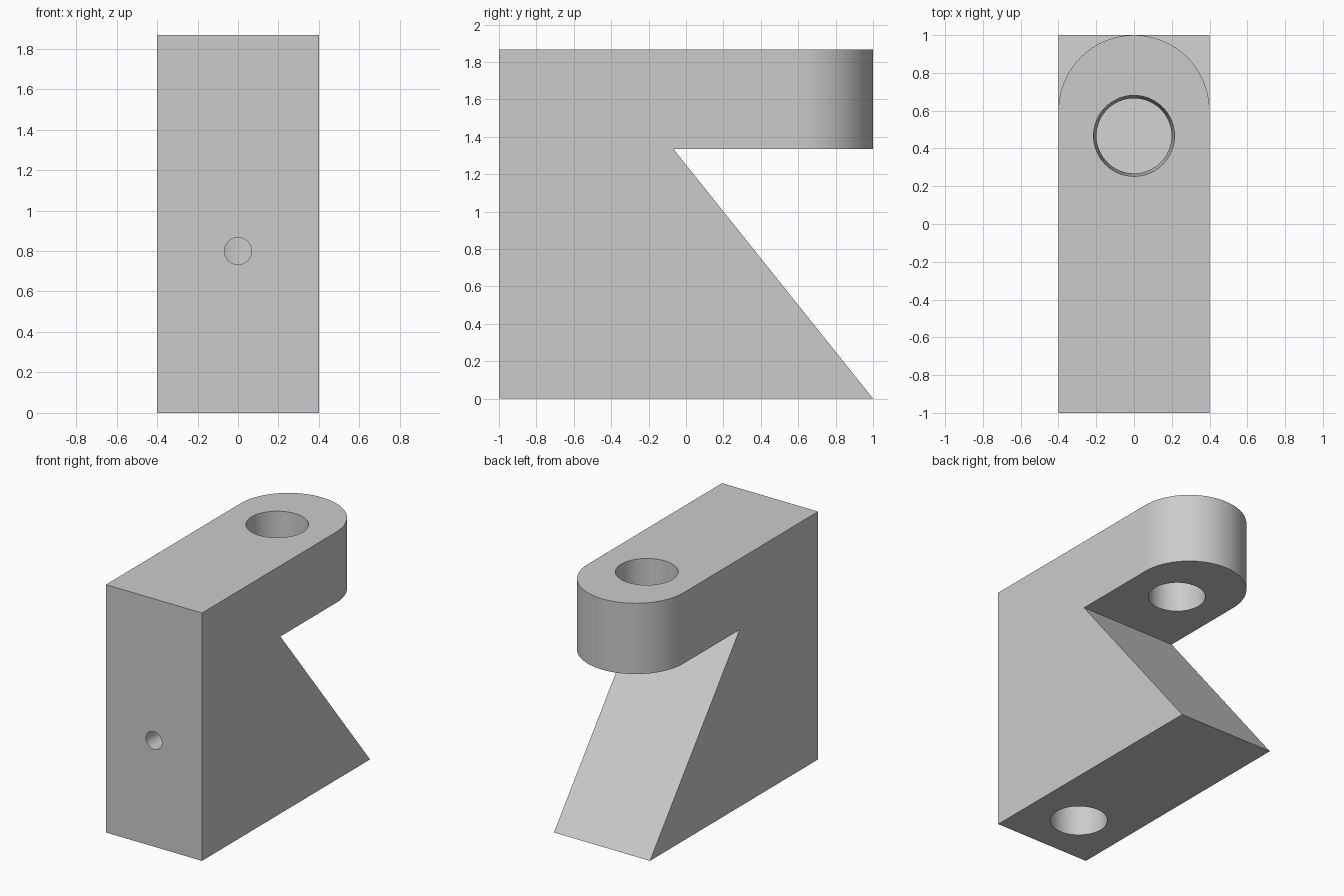
import bpy, bmesh, math
from mathutils import Matrix

U = 2 / 15  # base module of the part

cube = bpy.data.objects.get("Cube")
if cube:
    bpy.data.objects.remove(cube, do_unlink=True)

grey = bpy.data.materials.new("plain grey")
grey.use_nodes = True
colour = (0.6, 0.6, 0.6, 1)
grey.diffuse_color = colour
grey.node_tree.nodes["Principled BSDF"].inputs["Base Color"].default_value = colour


def add_object(name, bm):
    bmesh.ops.recalc_face_normals(bm, faces=bm.faces[:])
    mesh = bpy.data.meshes.new(name)
    bm.to_mesh(mesh)
    bm.free()
    mesh.materials.append(grey)
    obj = bpy.data.objects.new(name, mesh)
    bpy.context.collection.objects.link(obj)
    return obj


# Bracket body: side profile (y, z in modules) extruded across the width
profile = [(0, 0), (15, 0), (7, 10), (15, 10), (15, 14), (0, 14)]
bm = bmesh.new()
side = bm.faces.new([bm.verts.new((-3 * U, y * U - 1, z * U)) for y, z in profile])
grown = bmesh.ops.extrude_face_region(bm, geom=[side])["geom"]
bmesh.ops.translate(bm, vec=(6 * U, 0, 0),
                    verts=[g for g in grown if isinstance(g, bmesh.types.BMVert)])

# Full round on the arm tip
tip = [e for e in bm.edges if all(v.co.y > 0.99 and v.co.z > 1 for v in e.verts)
       and abs(e.verts[0].co.z - e.verts[1].co.z) > 0.1]
bmesh.ops.bevel(bm, geom=tip, offset=3 * U, segments=16, profile=0.5,
                affect='EDGES', clamp_overlap=False)
bmesh.ops.remove_doubles(bm, verts=bm.verts[:], dist=0.0005)
bracket = add_object("bracket", bm)


def drill(name, r1, r2, depth, place):
    """Cut a round hole along the local z axis of the given placement."""
    bm = bmesh.new()
    bmesh.ops.create_cone(bm, cap_ends=True, segments=64, radius1=r1, radius2=r2,
                          depth=depth, matrix=place)
    cutter = add_object(name, bm)
    cutter.hide_render = True
    mod = bracket.modifiers.new(name, 'BOOLEAN')
    mod.operation = 'DIFFERENCE'
    mod.solver = 'EXACT'
    mod.object = cutter
    bpy.ops.object.modifier_apply(modifier=name)
    bpy.data.objects.remove(cutter, do_unlink=True)


bpy.ops.object.select_all(action='DESELECT')
bpy.context.view_layer.objects.active = bracket
bracket.select_set(True)

# Slightly tapered hole through the arm
drill("arm_hole", 0.198, 0.215, 4.4 * U, Matrix.Translation((0, 3.5 * U, 12 * U)))
# Blind socket from below
drill("base_socket", 0.2, 0.2, 16 * U, Matrix.Translation((0, -4.5 * U, 0)))
# Small cross hole from the front into the socket
drill("screw_hole", U / 2, U / 2, 3 * U,
      Matrix.Translation((0, -1 + U, 6 * U)) @ Matrix.Rotation(math.pi / 2, 4, 'X'))

bpy.ops.object.shade_smooth_by_angle(angle=math.radians(30))
